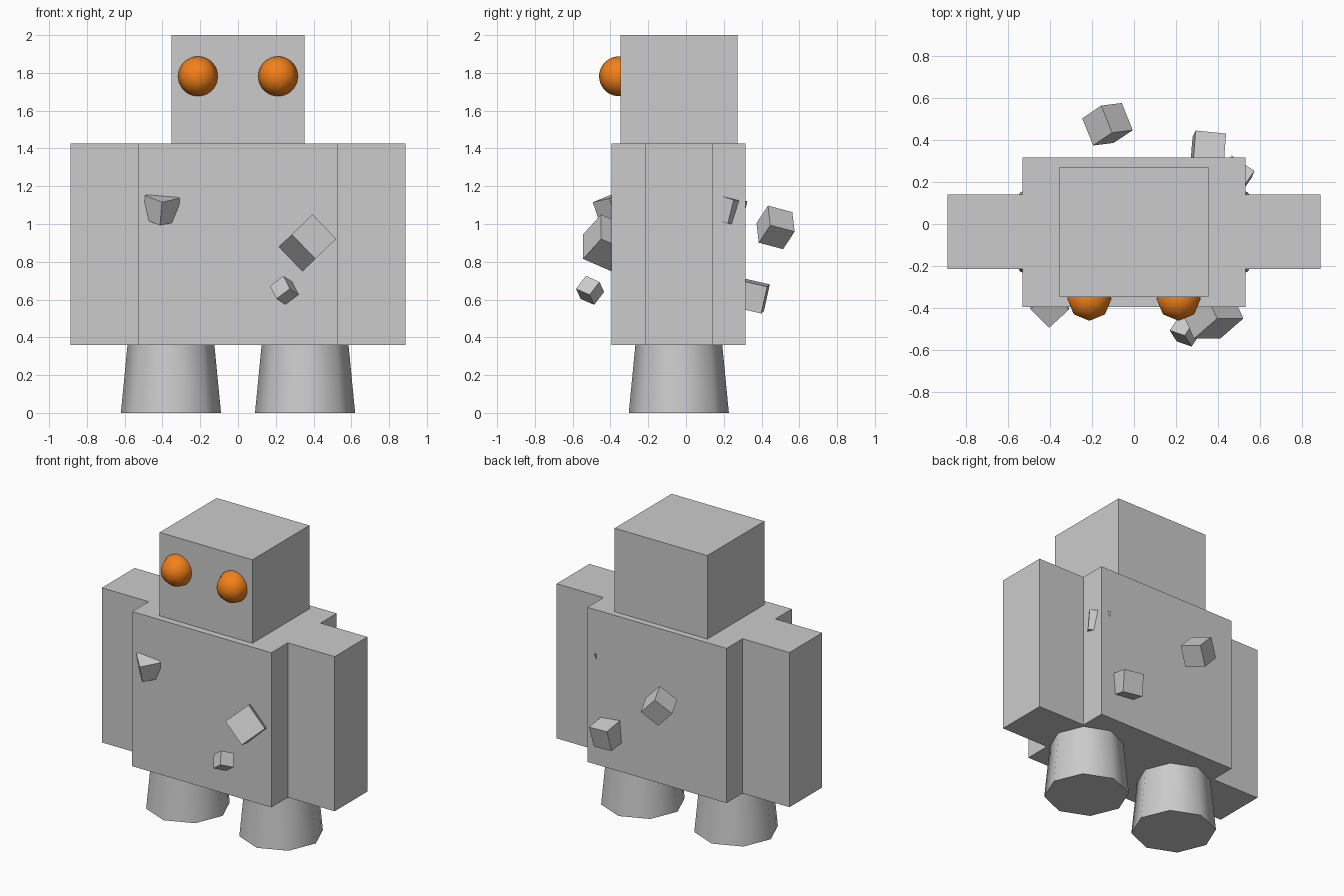
import bpy, math
from mathutils import Vector, Matrix

if "Cube" in bpy.data.objects:
    bpy.data.objects.remove(bpy.data.objects["Cube"])


def box(name, lo, hi):
    lo, hi = Vector(lo), Vector(hi)
    bpy.ops.mesh.primitive_cube_add(size=1)
    ob = bpy.context.object
    ob.name = name
    ob.data.transform(Matrix.Translation((lo + hi) / 2) @ Matrix.Diagonal((*(hi - lo), 1)))
    return ob


def rock(name, corner, u, v, size):
    """Cube grown from its outermost corner along u, v and a third edge that points inward."""
    u = Vector(u).normalized()
    v = Vector(v)
    v = (v - u * v.dot(u)).normalized()
    w = u.cross(v)
    if w.y * corner[1] > 0:          # keep the frame right-handed and pointing inward
        u, v = v, u
        w = -w
    rot = Matrix((u, v, w)).transposed().to_4x4()
    bpy.ops.mesh.primitive_cube_add(size=size)
    ob = bpy.context.object
    ob.name = name
    ob.data.transform(Matrix.Translation(Vector((size / 2,) * 3)))
    ob.matrix_world = Matrix.Translation(Vector(corner)) @ rot
    return ob


# Body and head
box("torso", (-0.53, -0.394, 0.36), (0.53, 0.316, 1.425))
box("head", (-0.353, -0.348, 1.425), (0.353, 0.272, 2.0))

orange = bpy.data.materials.new("eye_orange")
orange.diffuse_color = (0.9, 0.22, 0.01, 1)
orange.use_nodes = True
orange.node_tree.nodes["Principled BSDF"].inputs["Base Color"].default_value = orange.diffuse_color

for side, s in (("left", -1), ("right", 1)):
    # Arms
    xs = sorted((s * 0.53, s * 0.887))
    box(side + "_arm", (xs[0], -0.215, 0.36), (xs[1], 0.141, 1.425))

    # Tapered eight-sided legs
    bpy.ops.mesh.primitive_cone_add(vertices=8, radius1=0.265, radius2=0.23, depth=0.36,
                                    location=(s * 0.355, -0.038, 0.18))
    bpy.context.object.name = side + "_leg"
    bpy.ops.object.shade_smooth_by_angle(angle=math.radians(50))

    # Eyes
    bpy.ops.mesh.primitive_uv_sphere_add(segments=8, ring_count=24, radius=0.105,
                                         location=(s * 0.212, -0.355, 1.782))
    eye = bpy.context.object
    eye.name = side + "_eye"
    bpy.ops.object.shade_smooth()
    eye.data.materials.append(orange)

# Loose rocks on the front
rock("front_rock_upper", (-0.403, -0.493, 1.115), (-0.01, 0.04, -0.12), (-0.09, 0.089, 0.037), 0.13)
rock("front_rock_large", (0.285, -0.545, 0.945), (0.12, 0, -0.125), (0.12, 0.1, 0.105), 0.18)
rock("front_rock_small", (0.274, -0.582, 0.657), (-0.071, 0.024, -0.053), (-0.032, 0.052, 0.069), 0.092)

# Loose rocks on the back
rock("back_rock_floating", (-0.104, 0.434, 1.097), (-0.052, 0.129, -0.034), (0.095, 0.019, -0.105), 0.143)
rock("back_rock_lower", (0.293, 0.444, 0.68), (0.143, -0.014, -0.012), (-0.013, -0.032, -0.142), 0.146)
rock("back_rock_buried", (0.465, 0.325, 1.12), (-0.1, -0.25, -1), (1, -0.7, 0), 0.13)
